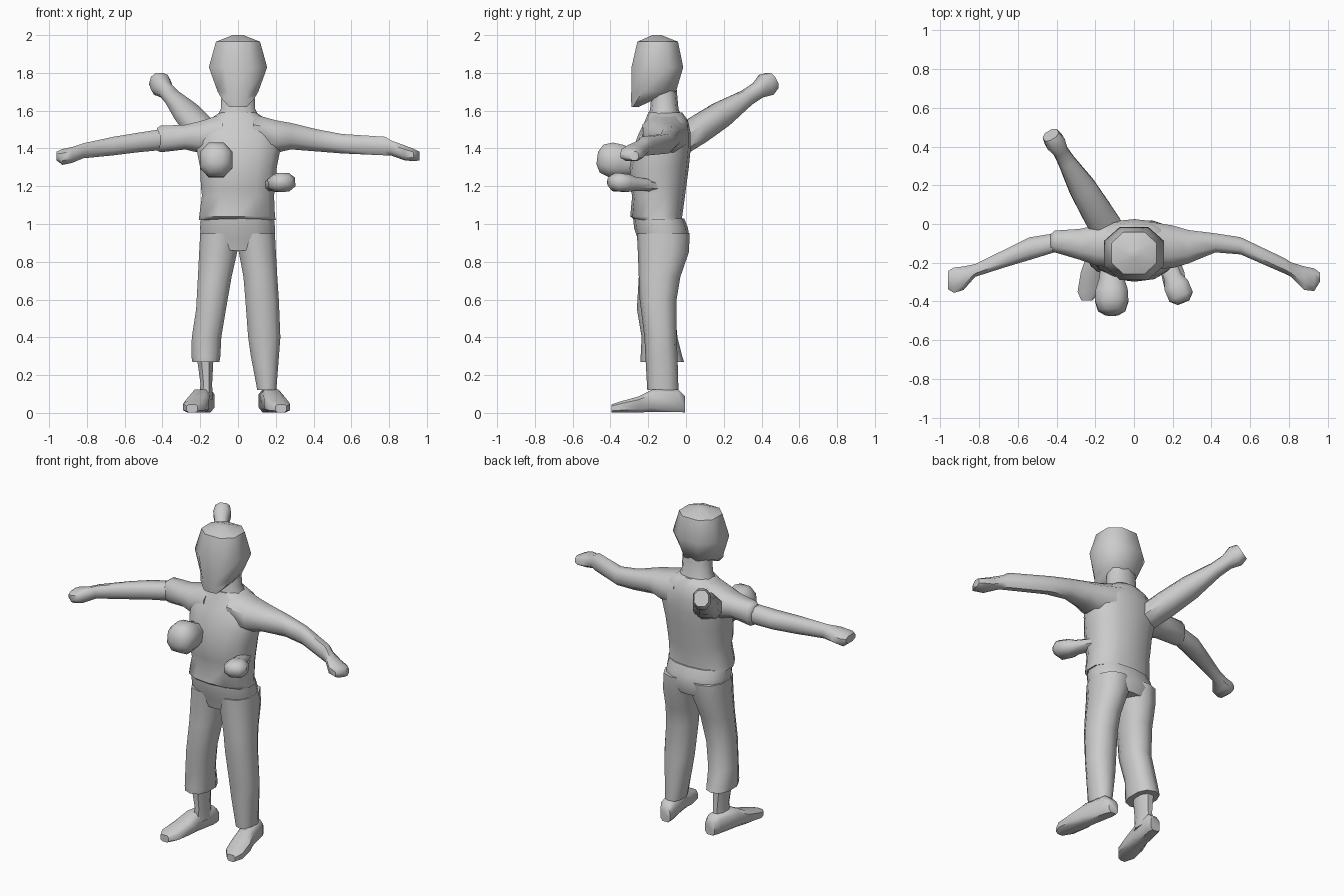
import bpy, bmesh, math
from mathutils import Vector

grey = bpy.data.materials.new("plain grey")
grey.diffuse_color = (0.6, 0.6, 0.6, 1)

X, Y, Z = Vector((1, 0, 0)), Vector((0, 1, 0)), Vector((0, 0, 1))


def loft(name, rows, u, v, sides=10, angle=50, square=0.85):
    """Skin a tube through rows of (centre, half size along u, half size along v)."""
    bm = bmesh.new()
    rings = []
    for c, a, b in rows:
        ring = []
        for i in range(sides):
            t = 2 * math.pi * (i + 0.5) / sides
            p, q = math.cos(t), math.sin(t)
            p = math.copysign(abs(p) ** square, p)
            q = math.copysign(abs(q) ** square, q)
            ring.append(bm.verts.new(Vector(c) + u * a * p + v * b * q))
        rings.append(ring)
    for r, s in zip(rings, rings[1:]):
        for i in range(sides):
            j = (i + 1) % sides
            bm.faces.new((r[i], r[j], s[j], s[i]))
    bm.faces.new(rings[0][::-1])
    bm.faces.new(rings[-1])
    bmesh.ops.recalc_face_normals(bm, faces=bm.faces)
    me = bpy.data.meshes.new(name)
    bm.to_mesh(me)
    bm.free()
    me.materials.append(grey)
    ob = bpy.data.objects.new(name, me)
    bpy.context.collection.objects.link(ob)
    bpy.ops.object.select_all(action='DESELECT')
    ob.select_set(True)
    bpy.context.view_layer.objects.active = ob
    bpy.ops.object.shade_smooth_by_angle(angle=math.radians(angle))
    return ob


def upright(name, spans, **kw):
    """Spans: z, x min, x max, y min, y max."""
    loft(name, [(((a + b) / 2, (c + d) / 2, z), (b - a) / 2, (d - c) / 2)
                for z, a, b, c, d in spans], X, Y, **kw)


def sideways(name, spans, **kw):
    """Spans: x, y min, y max, z min, z max."""
    loft(name, [((x, (a + b) / 2, (c + d) / 2), (b - a) / 2, (d - c) / 2)
                for x, a, b, c, d in spans], Y, Z, **kw)


def limb(name, start, end, rows, **kw):
    """Straight limb; rows: fraction along, half width, half height."""
    s, d = Vector(start), Vector(end) - Vector(start)
    u = d.cross(Z).normalized()
    v = u.cross(d).normalized()
    loft(name, [(s + d * t, a, b) for t, a, b in rows], u, v, **kw)


# head with jutting chin, and neck
upright("head", [
    (1.62, -.05, .05, -.29, -.25), (1.66, -.09, .09, -.295, -.16),
    (1.70, -.115, .115, -.298, -.045), (1.83, -.165, .165, -.298, -.005),
    (1.965, -.125, .125, -.265, -.035), (2.0, -.03, .03, -.18, -.13)], sides=8)
upright("neck", [(1.48, -.16, .16, -.22, .01), (1.56, -.12, .12, -.20, -.02),
                 (1.61, -.095, .095, -.19, -.04), (1.72, -.09, .09, -.18, -.05)])

# shirt body with a loose hem
upright("shirt", [
    (1.02, -.21, .205, -.27, -.02), (1.04, -.21, .20, -.295, -.02),
    (1.15, -.195, .195, -.285, -.005), (1.19, -.20, .20, -.295, .0),
    (1.30, -.205, .21, -.298, .015), (1.40, -.225, .23, -.28, .025),
    (1.48, -.225, .225, -.25, .025), (1.55, -.16, .16, -.215, .01),
    (1.59, -.10, .10, -.20, -.02)], sides=14)

# long sleeved arm, and short sleeved arm with its bare forearm
sideways("left_arm", [
    (.08, -.24, .02, 1.36, 1.59), (.2, -.235, .0, 1.37, 1.555),
    (.28, -.21, -.025, 1.39, 1.54), (.42, -.15, -.045, 1.38, 1.505),
    (.55, -.16, -.065, 1.37, 1.48), (.78, -.26, -.175, 1.36, 1.465),
    (.81, -.275, -.195, 1.36, 1.445), (.88, -.345, -.215, 1.335, 1.42),
    (.93, -.35, -.225, 1.33, 1.40), (.96, -.30, -.25, 1.335, 1.385)], sides=8)
sideways("right_sleeve", [
    (-.08, -.24, .02, 1.36, 1.59), (-.2, -.22, .0, 1.37, 1.55),
    (-.28, -.19, -.02, 1.39, 1.53), (-.41, -.15, -.03, 1.375, 1.525),
    (-.43, -.14, -.05, 1.385, 1.51)], sides=8)
sideways("right_forearm", [
    (-.38, -.14, -.04, 1.39, 1.51), (-.54, -.19, -.065, 1.375, 1.485),
    (-.66, -.225, -.125, 1.36, 1.465), (-.82, -.275, -.205, 1.345, 1.43),
    (-.88, -.345, -.215, 1.32, 1.41), (-.93, -.36, -.22, 1.31, 1.40),
    (-.96, -.34, -.24, 1.335, 1.385)], sides=8)

# third arm reaching up behind, ending in a fist
limb("back_arm", (-.13, -.04, 1.43), (-.43, .46, 1.76), [
    (0, .09, .07), (.2, .085, .075), (.45, .075, .07), (.72, .048, .045),
    (.84, .042, .045), (.93, .055, .065), (1, .045, .05)], sides=8)

# stubs pushing out of the front
limb("chest_fist", (-.115, -.18, 1.31), (-.115, -.47, 1.35), [
    (0, .06, .06), (.35, .068, .07), (.55, .088, .093), (.75, .092, .098),
    (.92, .075, .08), (1, .035, .035)], sides=8)
limb("belly_hand", (.15, -.15, 1.2), (.255, -.405, 1.225), [
    (0, .045, .03), (.5, .05, .04), (.65, .07, .05),
    (.88, .07, .052), (1, .035, .025)], sides=8)

# trousers: waist, full left leg, rolled right leg
upright("trouser_waist", [
    (.86, -.19, .19, -.24, .0), (.92, -.20, .198, -.255, .02),
    (.98, -.205, .20, -.275, .01), (1.03, -.20, .195, -.28, -.01)], sides=14)
upright("left_leg", [
    (.12, .10, .205, -.205, -.04), (.3, .065, .22, -.215, -.045),
    (.4, .05, .228, -.22, -.05), (.6, .035, .22, -.245, -.05),
    (.72, .025, .212, -.25, -.03), (.85, .0, .205, -.255, .015),
    (.95, -.02, .20, -.26, .02)])
upright("right_leg", [
    (.27, -.245, -.095, -.24, -.01), (.3, -.25, -.09, -.24, -.02),
    (.4, -.248, -.085, -.235, -.045), (.55, -.225, -.06, -.26, -.06),
    (.72, -.216, -.03, -.25, -.035), (.85, -.21, -.0, -.255, .01),
    (.95, -.205, .02, -.26, .02)])
upright("right_ankle", [(.07, -.215, -.13, -.19, -.04), (.15, -.20, -.135, -.18, -.05),
                        (.32, -.225, -.125, -.20, -.05)], sides=8)

# shoes turned outward, lofted from heel to toe
for name, s, x0 in (("left_shoe", 1, .155), ("right_shoe", -1, .17)):
    rows = []
    for y, w, top in ((-.005, .035, .09), (-.04, .05, .125), (-.18, .053, .125),
                      (-.25, .064, .088), (-.35, .06, .06), (-.395, .03, .045)):
        x = x0 + (-.03 - y) * .2
        rows.append(((s * x, y, top / 2 + .001), w, top / 2))
    loft(name, rows, X, Z, sides=8, square=0.6)
